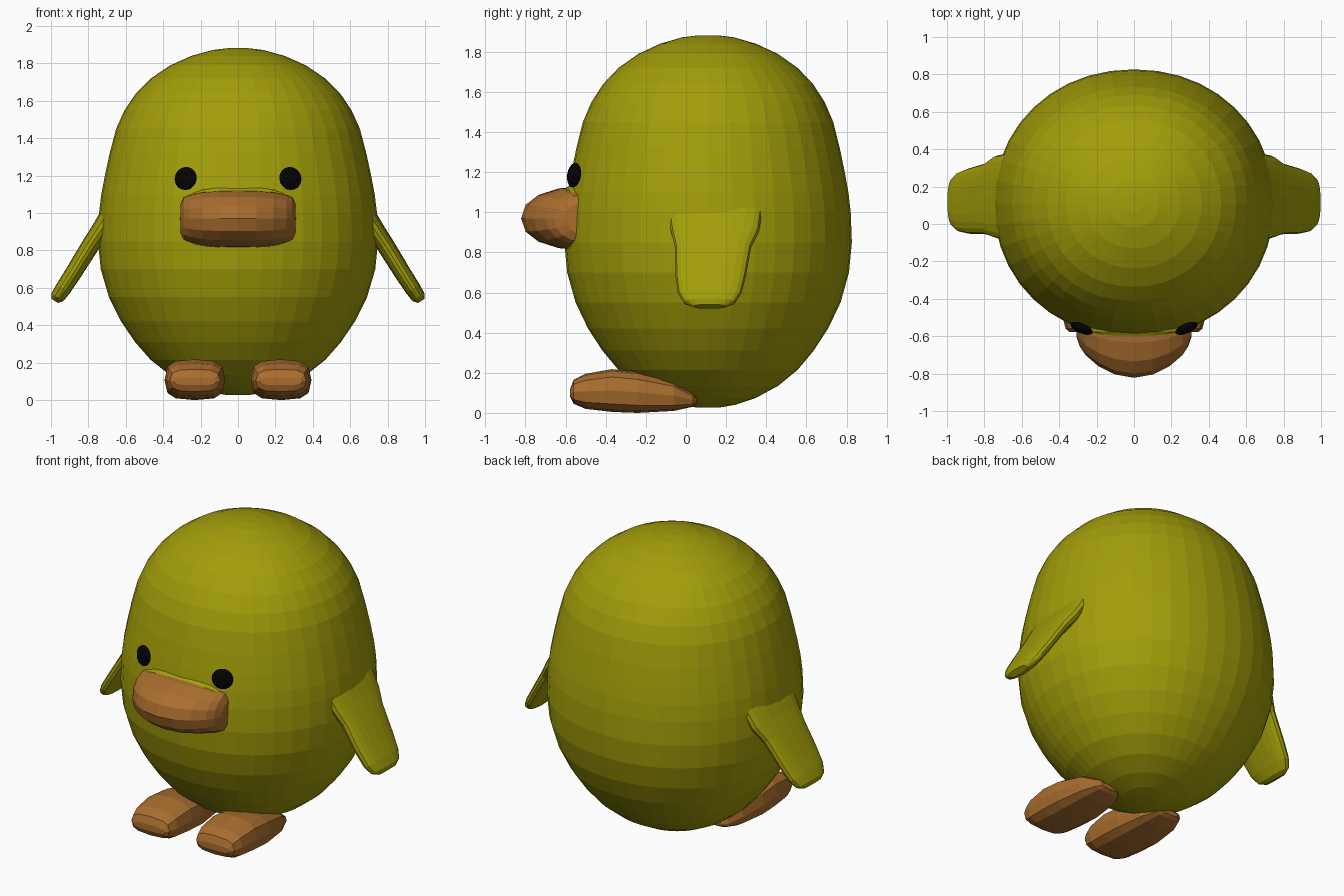
import bpy, bmesh, math
from mathutils import Vector, Matrix

if "Cube" in bpy.data.objects:
    bpy.data.objects.remove(bpy.data.objects["Cube"])


def material(name, rgb):
    m = bpy.data.materials.new(name)
    m.diffuse_color = (*rgb, 1)
    m.use_nodes = True
    m.node_tree.nodes["Principled BSDF"].inputs["Base Color"].default_value = m.diffuse_color
    return m


YELLOW = material("olive yellow", (0.362, 0.338, 0.003))
ORANGE = material("brown orange", (0.40, 0.155, 0.028))
BLACK = material("black", (0.001, 0.001, 0.001))


def ring(center, u, v, n, power=2.0):
    """Superellipse section with half-axes u and v."""
    c, u, v = Vector(center), Vector(u), Vector(v)
    pts = []
    for i in range(n):
        a = 2 * math.pi * i / n
        ca, sa = math.cos(a), math.sin(a)
        pts.append(c + u * math.copysign(abs(ca) ** (2 / power), ca)
                   + v * math.copysign(abs(sa) ** (2 / power), sa))
    return pts


def finish(name, bm, mat, mirror):
    bmesh.ops.recalc_face_normals(bm, faces=bm.faces)
    mesh = bpy.data.meshes.new(name)
    bm.to_mesh(mesh)
    bm.free()
    mesh.materials.append(mat)
    ob = bpy.data.objects.new(name, mesh)
    bpy.context.collection.objects.link(ob)
    if mirror:
        ob.modifiers.new("mirror", 'MIRROR').use_axis = (True, False, False)
    return ob


def loft(name, rings, mat, mirror=False):
    bm = bmesh.new()
    loops = [[bm.verts.new(p) for p in r] for r in rings]
    for a, b in zip(loops, loops[1:]):
        for i in range(len(a)):
            j = (i + 1) % len(a)
            bm.faces.new((a[i], a[j], b[j], b[i]))
    bm.faces.new(loops[0])
    bm.faces.new(loops[-1])
    return finish(name, bm, mat, mirror)


# Egg-shaped body: height, half width
profile = [(0.027, 0.06), (0.04, 0.14), (0.075, 0.25), (0.135, 0.365),
           (0.215, 0.467), (0.31, 0.55), (0.42, 0.625), (0.55, 0.69),
           (0.70, 0.734), (0.85, 0.749), (1.0, 0.743), (1.1, 0.731),
           (1.2, 0.712), (1.32, 0.686), (1.45, 0.652), (1.55, 0.607),
           (1.64, 0.546), (1.72, 0.466), (1.79, 0.362), (1.84, 0.25),
           (1.872, 0.135), (1.882, 0.05)]
loft("body", [ring((0, 0.11, z), (w, 0, 0), (0, w * 0.957, 0), 40, 2.08)
              for z, w in profile], YELLOW)

# Beak: half sections out to the side; x, tip depth, half height
half = [(0.0, -0.822, 0.16), (0.1, -0.805, 0.158), (0.19, -0.76, 0.149),
        (0.26, -0.70, 0.132), (0.29, -0.655, 0.118), (0.308, -0.60, 0.08)]
beak = [(-x, y, h) for x, y, h in reversed(half[1:])] + half
loft("beak", [ring((x, -0.5, 0.97), (0, y + 0.5, 0), (0, 0, h), 16, 2.2)
              for x, y, h in beak], ORANGE)

# Raised body-coloured rim around the beak root: y, half width, half height
rim = [(-0.42, 0.34, 0.19), (-0.53, 0.315, 0.178), (-0.575, 0.295, 0.17),
       (-0.60, 0.25, 0.152)]
loft("beak_rim", [ring((0, y, 0.968), (w, 0, 0), (0, 0, h), 24, 3)
                  for y, w, h in rim], YELLOW)

# Eyes: flattened balls turned to follow the body
bm = bmesh.new()
bmesh.ops.create_uvsphere(
    bm, u_segments=16, v_segments=10, radius=1,
    matrix=Matrix.Translation((0.28, -0.558, 1.185))
    @ Matrix.Rotation(math.radians(23), 4, 'Z')
    @ Matrix.Rotation(math.radians(-8), 4, 'X')
    @ Matrix.Diagonal((0.064, 0.026, 0.062, 1)))
finish("eye", bm, BLACK, True)

# Wings: x, z, middle y, half width, half thickness
wing = [(0.67, 1.01, 0.145, 0.235, 0.055), (0.735, 0.905, 0.145, 0.22, 0.052),
        (0.79, 0.825, 0.135, 0.19, 0.048), (0.88, 0.68, 0.123, 0.175, 0.045),
        (0.935, 0.595, 0.118, 0.158, 0.043), (0.965, 0.55, 0.117, 0.128, 0.038),
        (0.98, 0.53, 0.117, 0.08, 0.02)]
loft("wing", [ring((x, y, z), (0, w, 0), (t * 0.85, 0, t * 0.53), 20, 2.5)
              for x, z, y, w, t in wing], YELLOW, True)

# Feet: y, half width, bottom z, top z
foot = [(-0.577, 0.115, 0.08, 0.12), (-0.56, 0.135, 0.045, 0.165),
        (-0.50, 0.152, 0.02, 0.195), (-0.37, 0.162, 0.005, 0.218),
        (-0.24, 0.162, 0.0, 0.205), (-0.06, 0.135, 0.01, 0.16),
        (0.03, 0.095, 0.03, 0.10), (0.052, 0.06, 0.045, 0.075)]
loft("foot", [ring((0.23, y, (lo + hi) / 2), (w, 0, 0), (0, 0, (hi - lo) / 2), 12, 3)
              for y, w, lo, hi in foot], ORANGE, True)
